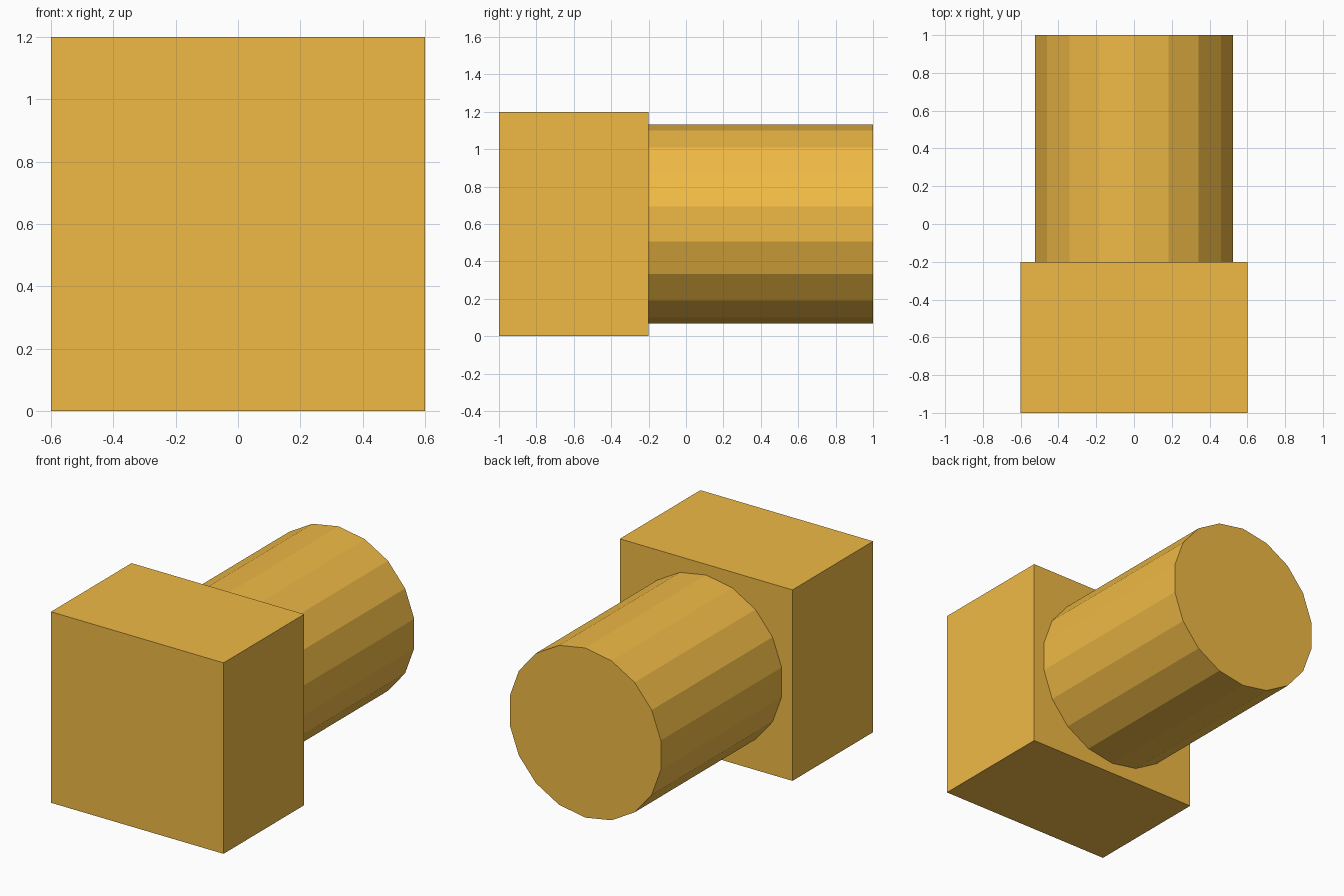
import bpy
from math import radians

if "Cube" in bpy.data.objects:
    bpy.data.objects.remove(bpy.data.objects["Cube"])

CENTRE_Z = 0.6

gold = bpy.data.materials.new("gold")
gold.diffuse_color = (0.87, 0.49, 0.06, 1)
gold.use_nodes = True
gold.node_tree.nodes["Principled BSDF"].inputs["Base Color"].default_value = gold.diffuse_color

# Square block at the front
bpy.ops.mesh.primitive_cube_add(size=1, location=(0, -0.6, CENTRE_Z))
block = bpy.context.object
block.name = "head_block"
block.scale = (1.2, 0.8, 1.2)

# 18-sided flat-shaded shaft running back from the block
bpy.ops.mesh.primitive_cylinder_add(vertices=18, radius=0.533, depth=1.2,
                                    location=(0, 0.4, CENTRE_Z),
                                    rotation=(radians(90), 0, 0))
shaft = bpy.context.object
shaft.name = "shaft"

for part in (block, shaft):
    bpy.context.view_layer.objects.active = part
    bpy.ops.object.select_all(action='DESELECT')
    part.select_set(True)
    bpy.ops.object.transform_apply(location=False, rotation=True, scale=True)
    part.data.materials.append(gold)
